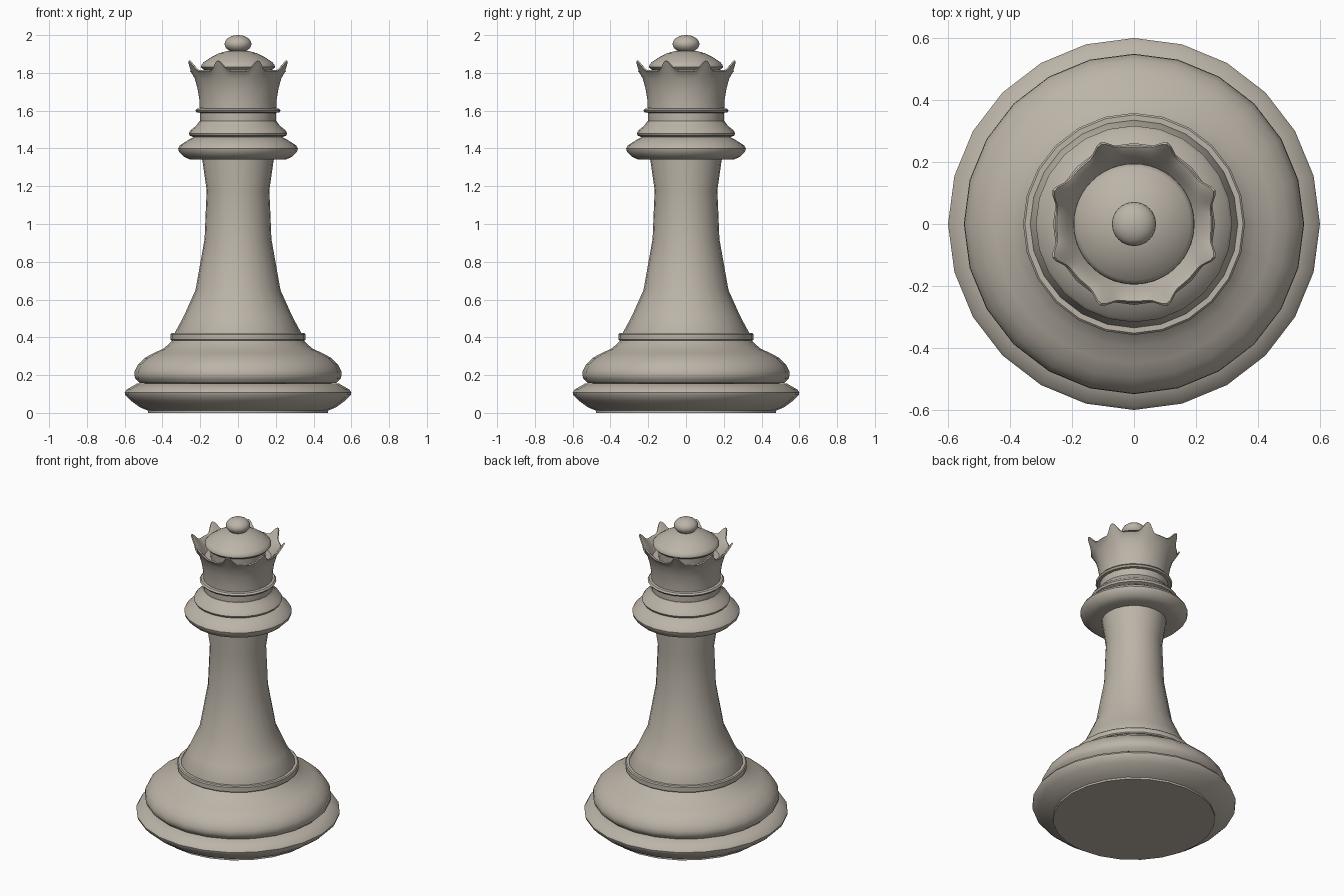
import bpy, bmesh, math

if "Cube" in bpy.data.objects:
    bpy.data.objects.remove(bpy.data.objects["Cube"])

mat = bpy.data.materials.new("warm_stone")
mat.diffuse_color = (0.50, 0.455, 0.39, 1)
mat.use_nodes = True
mat.node_tree.nodes["Principled BSDF"].inputs["Base Color"].default_value = mat.diffuse_color


def finish(name, bm):
    bmesh.ops.remove_doubles(bm, verts=bm.verts, dist=1e-5)
    bmesh.ops.recalc_face_normals(bm, faces=bm.faces)
    me = bpy.data.meshes.new(name)
    bm.to_mesh(me)
    bm.free()
    me.materials.append(mat)
    ob = bpy.data.objects.new(name, me)
    bpy.context.collection.objects.link(ob)
    bpy.ops.object.select_all(action='DESELECT')
    ob.select_set(True)
    bpy.context.view_layer.objects.active = ob
    bpy.ops.object.shade_smooth_by_angle(angle=math.radians(40))
    return ob


def skin(name, rows):
    """Quads between closed rings of points, capped at both ends."""
    bm = bmesh.new()
    rings = [[bm.verts.new(p) for p in row] for row in rows]
    n = len(rows[0])
    for a, b in zip(rings, rings[1:]):
        for i in range(n):
            j = (i + 1) % n
            bm.faces.new((a[i], a[j], b[j], b[i]))
    bm.faces.new(rings[0][::-1])
    bm.faces.new(rings[-1])
    return finish(name, bm)


def lathe(name, profile, n=24):
    ang = [2 * math.pi * i / n for i in range(n)]
    return skin(name, [[(r * math.cos(a), r * math.sin(a), z) for a in ang] for r, z in profile])


# stepped foot
lathe("foot", [(.477, 0), (.477, .012), (.52, .03), (.568, .065), (.597, .095), (.60, .108),
               (.59, .123), (.535, .155), (.45, .158)])
lathe("base_bell", [(.45, .155), (.52, .158), (.543, .18), (.549, .2), (.547, .222), (.53, .255), (.495, .29),
                    (.45, .315), (.395, .34), (.36, .37), (.345, .385), (.3, .387)])
lathe("base_ring", [(.3, .382), (.352, .382), (.358, .388), (.358, .416), (.352, .422), (.3, .422)])

# tapering stem
lathe("stem", [(.335, .415), (.335, .423), (.288, .51), (.225, .65), (.177, .92), (.166, 1.18),
               (.19, 1.345), (.19, 1.36)])

# double collar below the crown
lathe("lower_collar", [(.18, 1.342), (.255, 1.342), (.285, 1.355), (.313, 1.383), (.317, 1.4),
                       (.307, 1.417), (.26, 1.447), (.235, 1.46), (.2, 1.465)])
lathe("upper_collar", [(.2, 1.455), (.235, 1.46), (.255, 1.468), (.261, 1.48), (.25, 1.497),
                       (.222, 1.52), (.203, 1.545), (.18, 1.546)])
lathe("crown_neck", [(.2, 1.54), (.202, 1.6), (.2, 1.63)])
lathe("crown_ring", [(.19, 1.588), (.218, 1.59), (.226, 1.6), (.218, 1.61), (.19, 1.613)])

# crown cup whose flared rim rises into eight points
N = 128
ANG = [2 * math.pi * i / N for i in range(N)]
SPIKE = [(0.5 - 0.5 * math.cos(8 * a)) ** 4 for a in ANG]


def crown_row(r, z, dr=0, dz=0):
    return [((r + dr * s) * math.cos(a), (r + dr * s) * math.sin(a), z + dz * s)
            for a, s in zip(ANG, SPIKE)]


skin("crown", [crown_row(.19, 1.612), crown_row(.203, 1.614), crown_row(.205, 1.66),
               crown_row(.214, 1.715), crown_row(.229, 1.77, .006, .01),
               crown_row(.248, 1.803, .024, .037), crown_row(.254, 1.808, .03, .055),
               crown_row(.249, 1.814, .028, .053), crown_row(.238, 1.807, .028, .045),
               crown_row(.215, 1.78, .006, .01), crown_row(.195, 1.75)])

# domed cap inside the crown, with a round finial
lathe("cap_dome", [(.16, 1.745), (.165, 1.812), (.185, 1.818), (.195, 1.83), (.194, 1.842), (.182, 1.856),
                   (.14, 1.884), (.1, 1.904), (.06, 1.915), (.02, 1.92)], 48)
lathe("finial", [(max(.071 * math.sin(math.pi * k / 16), .001), 1.953 - .047 * math.cos(math.pi * k / 16))
                 for k in range(17)], 32)
